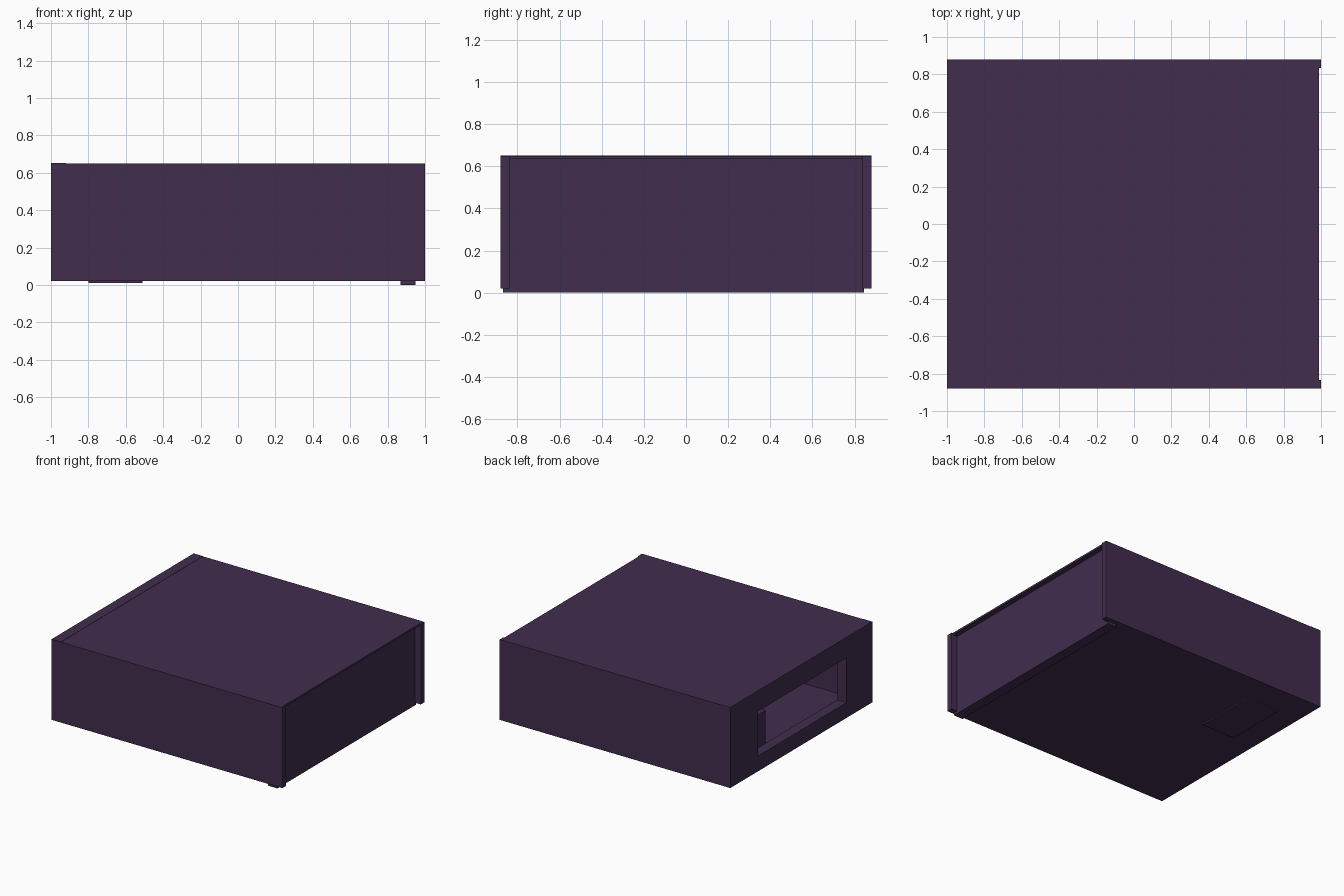
import bpy, bmesh
from mathutils import Vector

if "Cube" in bpy.data.objects:
    bpy.data.objects.remove(bpy.data.objects["Cube"])

mat = bpy.data.materials.new("dark_purple")
mat.diffuse_color = (0.054, 0.026, 0.076, 1)
mat.use_nodes = True
mat.node_tree.nodes["Principled BSDF"].inputs["Base Color"].default_value = mat.diffuse_color


def box(name, x, y, z):
    """Box from (min, max) ranges on each axis."""
    bm = bmesh.new()
    bmesh.ops.create_cube(bm, size=1)
    lo, hi = Vector((x[0], y[0], z[0])), Vector((x[1], y[1], z[1]))
    size, mid = hi - lo, (hi + lo) / 2
    for v in bm.verts:
        v.co = Vector(v.co[i] * size[i] + mid[i] for i in range(3))
    me = bpy.data.meshes.new(name)
    bm.to_mesh(me)
    bm.free()
    me.materials.append(mat)
    ob = bpy.data.objects.new(name, me)
    bpy.context.collection.objects.link(ob)
    return ob


# Thin top and floor
box("top_panel", (-0.92, 0.99), (-0.88, 0.88), (0.635, 0.65))
box("floor_panel", (-0.92, 0.95), (-0.835, 0.835), (0.02, 0.035))

# Long side walls
for name, s in (("front_wall", -1), ("back_wall", 1)):
    box(name, (-0.92, 1.0), sorted((s * 0.835, s * 0.88)), (0.02, 0.649))

# Recessed end panel, reaching slightly below the floor
box("recessed_panel", (0.87, 0.95), (-0.87, 0.845), (0.0, 0.635))

# Thick end wall with a rectangular window
end = box("window_wall", (-1.0, -0.92), (-0.88, 0.88), (0.02, 0.652))
cutter = box("window_cutter", (-1.1, -0.85), (-0.56, 0.535), (0.14, 0.49))
cutter.hide_render = True
cutter.hide_viewport = True
cutter.display_type = 'WIRE'
mod = end.modifiers.new("window", 'BOOLEAN')
mod.operation = 'DIFFERENCE'
mod.solver = 'EXACT'
mod.object = cutter

# Block standing inside, beside the window
box("inner_block", (-0.80, -0.51), (0.155, 0.65), (0.01, 0.30))
